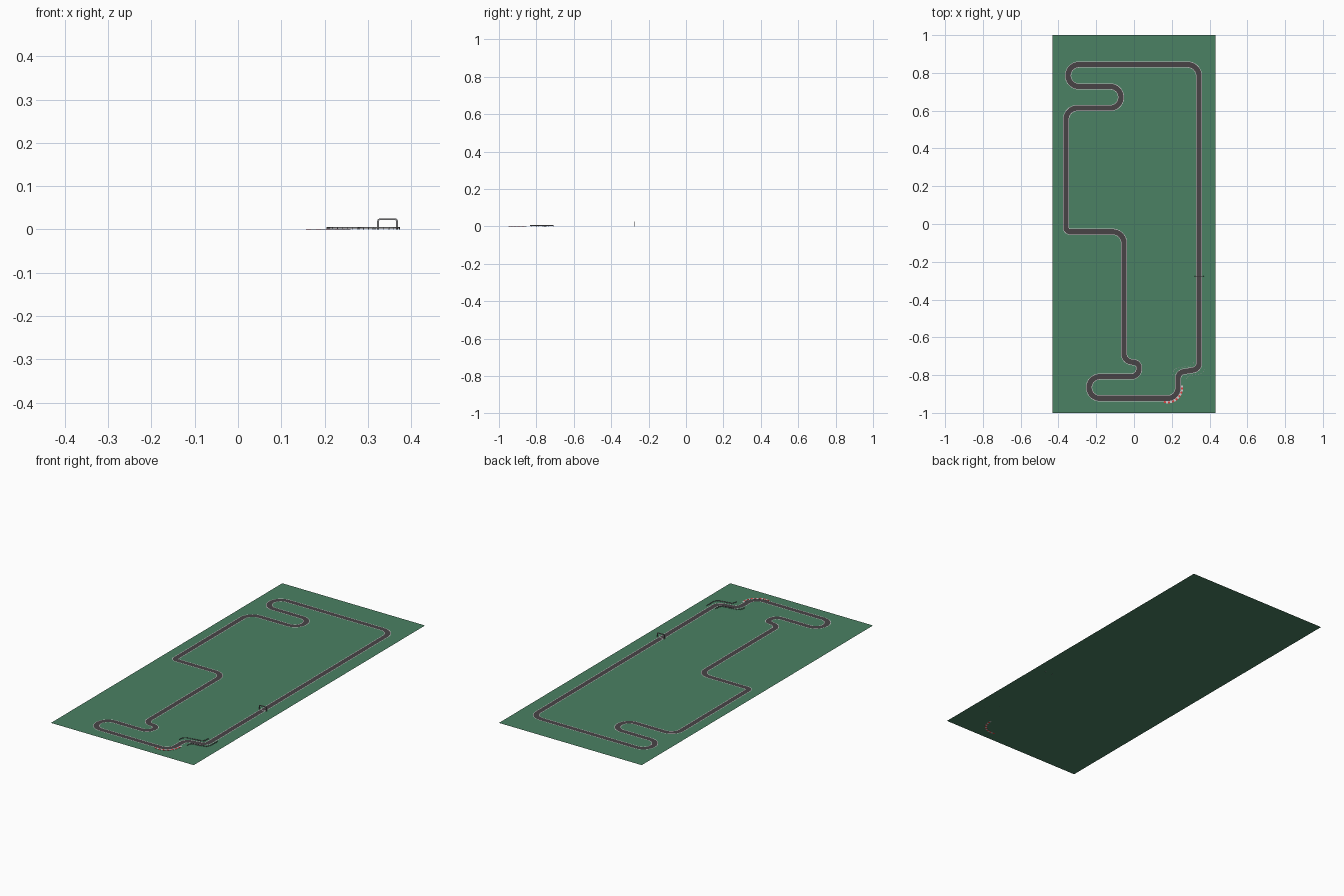
import bpy, bmesh, math
from mathutils import Vector, Matrix

if "Cube" in bpy.data.objects:
    bpy.data.objects.remove(bpy.data.objects["Cube"])

def mat(name, c):
    m = bpy.data.materials.new(name)
    m.diffuse_color = (*c, 1)
    m.use_nodes = True
    m.node_tree.nodes["Principled BSDF"].inputs["Base Color"].default_value = m.diffuse_color
    return m

GREEN = mat("grass", (0.07, 0.22, 0.125))
ASPHALT = mat("asphalt", (0.065, 0.057, 0.062))
WHITE = mat("white", (0.8, 0.8, 0.8))
RED = mat("red", (0.7, 0.05, 0.05))
STEEL = mat("steel", (0.3, 0.3, 0.31))
DARK = mat("dark_steel", (0.08, 0.08, 0.09))

def finish(name, bm, m):
    me = bpy.data.meshes.new(name)
    bm.to_mesh(me)
    bm.free()
    me.materials.append(m)
    ob = bpy.data.objects.new(name, me)
    bpy.context.collection.objects.link(ob)
    return ob

def fillet(pts, closed, seg=10):
    """Round each (x, y, r) corner of a polyline."""
    out, n = [], len(pts)
    for i, (x, y, r) in enumerate(pts):
        p = Vector((x, y))
        if r == 0 or (not closed and i in (0, n - 1)):
            out.append(p)
            continue
        a = (Vector(pts[i - 1][:2]) - p).normalized()
        b = (Vector(pts[(i + 1) % n][:2]) - p).normalized()
        half = a.angle(b) / 2
        c = p + (a + b).normalized() * (r / math.sin(half))
        d = r / math.tan(half)
        s, e = p + a * d - c, p + b * d - c
        turn = s.angle_signed(e)
        for k in range(seg + 1):
            t = -turn * k / seg
            out.append(c + Matrix.Rotation(t, 2) @ s)
    return out

def sweep(name, path, closed, profile, m, solid):
    """Sweep a (sideways offset, height) profile along a flat path."""
    bm, rings, n = bmesh.new(), [], len(path)
    for i, p in enumerate(path):
        q = path[i - 1] if closed or i else p
        s = path[(i + 1) % n] if closed or i < n - 1 else p
        d1, d2 = (p - q), (s - p)
        d1 = d1.normalized() if d1.length > 1e-7 else d2.normalized()
        d2 = d2.normalized() if d2.length > 1e-7 else d1
        d = (d1 + d2).normalized()
        k = 1 / max(0.5, d.dot(d1))
        nrm = Vector((-d.y, d.x)) * k
        rings.append([bm.verts.new((p.x + nrm.x * o, p.y + nrm.y * o, z)) for o, z in profile])
    k = len(profile)
    for i in range(n if closed else n - 1):
        a, b = rings[i], rings[(i + 1) % n]
        for j in range(k if solid else k - 1):
            bm.faces.new((a[j], b[j], b[(j + 1) % k], a[(j + 1) % k]))
    if solid:
        if not closed:
            bm.faces.new(rings[0])
            bm.faces.new(rings[-1])
        bmesh.ops.recalc_face_normals(bm, faces=bm.faces)
    else:
        bm.normal_update()
        bmesh.ops.reverse_faces(bm, faces=[f for f in bm.faces if f.normal.z < 0])
    return finish(name, bm, m)

def rect(o0, o1, z0, z1):
    return [(o0, z0), (o1, z0), (o1, z1), (o0, z1)]

# Grass base
bm = bmesh.new()
bm.faces.new([bm.verts.new((x, y, 0.0005)) for x, y in
              ((-0.432, -1), (0.432, -1), (0.432, 1), (-0.432, 1))])
finish("grass_base", bm, GREEN)

# Circuit centre line: corner x, y and radius
corners = [(0.344, 0.844, 0.06), (-0.349, 0.844, 0.057), (-0.349, 0.728, 0.057),
           (-0.069, 0.728, 0.056), (-0.069, 0.614, 0.056), (-0.36, 0.614, 0.06),
           (-0.36, -0.041, 0.022), (-0.053, -0.041, 0.06), (-0.053, -0.727, 0.045),
           (0.026, -0.735, 0.028), (0.028, -0.808, 0.042), (-0.238, -0.808, 0.057),
           (-0.238, -0.923, 0.057), (0.233, -0.923, 0.055), (0.233, -0.787, 0.035),
           (0.344, -0.768, 0.035)]
line = fillet(corners, True)

# Road surface and edge lines
sweep("road", line, True, [(-0.0138, 0.001), (0.0138, 0.001)], ASPHALT, False)
for side, s in (("left", 1), ("right", -1)):
    sweep(f"edge_line_{side}", line, True,
          [(s * 0.0138, 0.001), (s * 0.0165, 0.001)], WHITE, False)

# Striped kerb on the outside of the last corner
centre = Vector((0.178, -0.868))
N = 14
for i in range(N):
    a0 = math.radians(-105 + 115 * i / N)
    a1 = math.radians(-105 + 115 * (i + 1) / N)
    arc = [centre + 0.0765 * Vector((math.cos(a), math.sin(a))) for a in (a0, (a0 + a1) / 2, a1)]
    sweep(f"kerb_{i}", arc, False, rect(-0.005, 0.005, 0, 0.0015), (RED, WHITE)[i % 2], True)

# Guard rails: two rails on regularly spaced posts
rails = {"inner": [(0.317, -0.71, 0), (0.317, -0.748, 0.022), (0.209, -0.766, 0.025), (0.205, -0.80, 0)],
         "outer": [(0.373, -0.71, 0), (0.373, -0.79, 0.03), (0.28, -0.806, 0.02), (0.277, -0.835, 0)]}
for name, pts in rails.items():
    path = fillet(pts, False, 6)
    for lvl, z in (("lower", 0.0025), ("upper", 0.0047)):
        sweep(f"guard_rail_{name}_{lvl}", path, False, rect(-0.0005, 0.0005, z, z + 0.0014), STEEL, True)
    bm = bmesh.new()
    travel, step = 0.0, 0.012
    for a, b in zip(path, path[1:]):
        length = (b - a).length
        while travel <= length:
            p = a.lerp(b, travel / length)
            bmesh.ops.create_cube(bm, size=1, matrix=Matrix.Translation((p.x, p.y, 0.003))
                                  @ Matrix.Diagonal((0.0013, 0.0013, 0.006, 1)))
            travel += step
        travel -= length
    finish(f"guard_rail_posts_{name}", bm, DARK)

# Start gantry: rounded arch standing across the road
arch = fillet([(0.3235, 0, 0), (0.3235, 0.0235, 0.005), (0.3675, 0.0235, 0.005), (0.3675, 0, 0)], False, 6)
gantry = sweep("start_gantry", arch, False, rect(-0.002, 0.002, -0.002, 0.002), STEEL, True)
gantry.rotation_euler.x = math.pi / 2
gantry.location.y = -0.277

# Start line under the gantry
sweep("start_line", [Vector((0.3302, -0.277)), Vector((0.3578, -0.277))], False,
      [(-0.002, 0.0012), (0.002, 0.0012)], WHITE, False)
